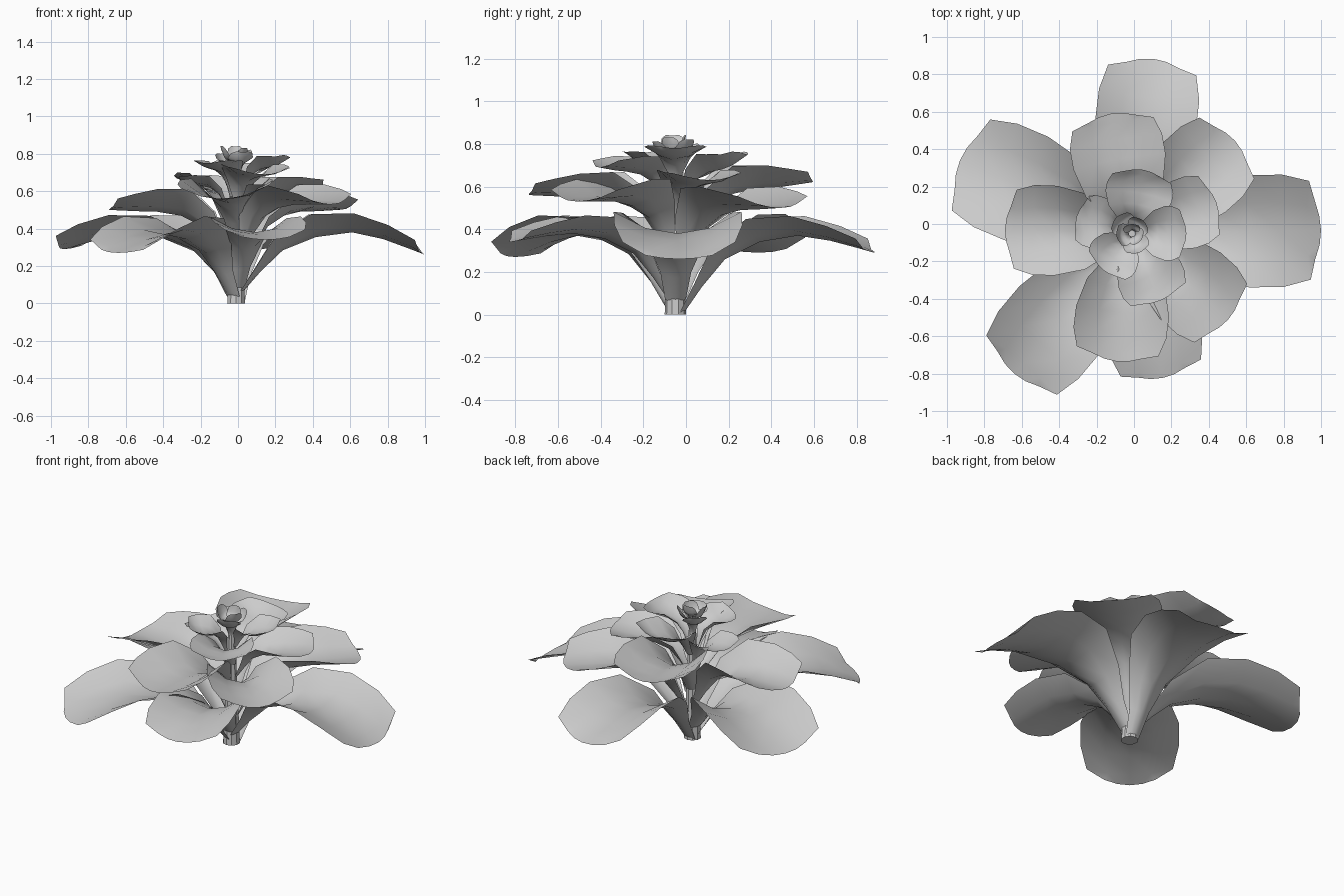
import bpy, bmesh, math

CX, CY = -0.01, -0.05          # stem axis
COLS = (-1, -0.5, 0, 0.5, 1)   # points across a leaf

# leaf profile along its length: reach, half width, cupping, rise
REACH = (0, 0.1, 0.22, 0.4, 0.6, 0.77, 0.92, 1)
WIDTH = (0.16, 0.24, 0.47, 0.84, 1, 1, 0.88, 0.52)
CUP = (0.3, 0.5, 0.6, 0.5, 0.34, 0.26, 0.2, 0.12)
RISE = (0, 0.35, 0.7, 0.92, 1)
DROOP = (0.3, 0.75, 1)


def finish(name, bm, smooth=True):
    me = bpy.data.meshes.new(name)
    bm.to_mesh(me)
    bm.free()
    for p in me.polygons:
        p.use_smooth = smooth
    ob = bpy.data.objects.new(name, me)
    bpy.context.collection.objects.link(ob)
    return ob


def leaf(name, angle, reach, half, z0, zmid, ztip, cup):
    a = math.radians(angle)
    ca, sa = math.cos(a), math.sin(a)
    r0 = 0.035 if reach > 0.2 else 0.015
    line = []
    for i, f in enumerate(REACH):
        r = r0 + (reach - r0) * f
        z = z0 + (zmid - z0) * RISE[i] if i < 5 else zmid + (ztip - zmid) * DROOP[i - 5]
        line.append((r, z))
    bm = bmesh.new()
    rows = []
    for i, (r, z) in enumerate(line):
        p, q = line[max(i - 1, 0)], line[min(i + 1, len(line) - 1)]
        dr, dz = q[0] - p[0], q[1] - p[1]
        d = math.hypot(dr, dz)
        w = WIDTH[i] * half
        row = []
        for s in COLS:
            lift = CUP[i] * cup * w * s * s
            rr = r - lift * dz / d - (0.04 * reach * s * s if i == 7 else 0)
            zz = z + lift * dr / d
            row.append(bm.verts.new((CX + rr * ca - s * w * sa,
                                     CY + rr * sa + s * w * ca, max(zz, 0))))
        rows.append(row)
    for lo, hi in zip(rows, rows[1:]):
        for j in range(len(COLS) - 1):
            bm.faces.new((lo[j + 1], lo[j], hi[j], hi[j + 1]))
    bmesh.ops.recalc_face_normals(bm, faces=bm.faces)
    if sum(f.normal.z for f in bm.faces) < 0:
        bmesh.ops.reverse_faces(bm, faces=bm.faces)
    return finish(name, bm)


# leaves in spiral order: angle, reach, half width, base z, middle z, tip z, cupping
LEAVES = [
    (83, 0.94, 0.27, 0.00, 0.37, 0.29, 1.0),
    (230, 0.98, 0.28, 0.03, 0.37, 0.27, 1.0),
    (1, 1.01, 0.30, 0.06, 0.38, 0.26, 1.0),
    (157, 1.00, 0.30, 0.07, 0.37, 0.29, 1.0),
    (282, 0.79, 0.25, 0.07, 0.38, 0.34, 1.0),
    (42, 0.74, 0.25, 0.17, 0.49, 0.50, 1.3),
    (178, 0.68, 0.24, 0.22, 0.49, 0.50, 1.5),
    (318, 0.69, 0.24, 0.27, 0.53, 0.53, 1.3),
    (100, 0.65, 0.25, 0.31, 0.59, 0.62, 1.3),
    (263, 0.69, 0.25, 0.36, 0.55, 0.56, 1.3),
    (20, 0.48, 0.19, 0.42, 0.60, 0.63, 1.2),
    (163, 0.31, 0.14, 0.47, 0.63, 0.66, 1.2),
    (293, 0.39, 0.18, 0.50, 0.67, 0.69, 1.2),
    (80, 0.345, 0.18, 0.53, 0.68, 0.75, 1.2),
    (232, 0.25, 0.14, 0.57, 0.71, 0.75, 1.2),
    (0, 0.29, 0.145, 0.61, 0.73, 0.78, 1.2),
]
for n, args in enumerate(LEAVES):
    leaf(f"leaf_{n + 1}", *args)

# upright bud leaves in the middle
BUD = [
    (135, 0.12, 0.07, 0.64, 0.74, 0.80, 1.3),
    (290, 0.11, 0.07, 0.66, 0.75, 0.81, 1.3),
    (50, 0.09, 0.06, 0.67, 0.76, 0.82, 1.3),
    (190, 0.085, 0.06, 0.68, 0.77, 0.84, 1.3),
    (325, 0.06, 0.05, 0.69, 0.77, 0.83, 1.3),
    (95, 0.05, 0.045, 0.70, 0.78, 0.84, 1.3),
]
for n, args in enumerate(BUD):
    leaf(f"bud_leaf_{n + 1}", *args)

# tapered stem
bm = bmesh.new()
bmesh.ops.create_cone(bm, cap_ends=True, segments=10, radius1=0.05, radius2=0.02, depth=0.72)
bmesh.ops.translate(bm, verts=bm.verts, vec=(CX, CY, 0.36))
stem = finish("stem", bm)
bpy.context.view_layer.objects.active = stem
stem.select_set(True)
bpy.ops.object.shade_smooth_by_angle()
